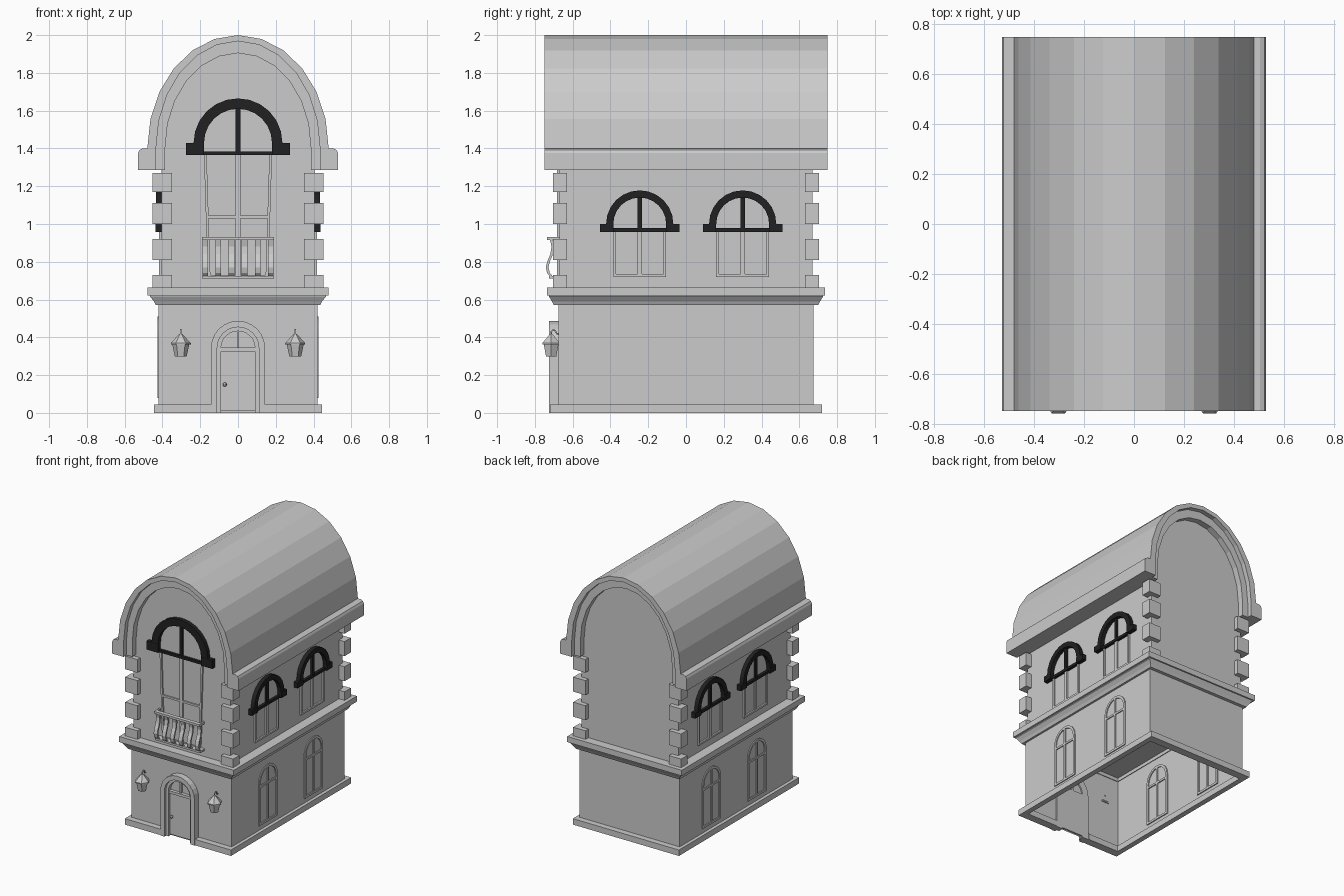
import bpy, bmesh, math
from mathutils import Vector

if "Cube" in bpy.data.objects:
    bpy.data.objects.remove(bpy.data.objects["Cube"])

dark = bpy.data.materials.new("dark_trim")
dark.diffuse_color = (0.015, 0.015, 0.015, 1)
dark.use_nodes = True
dark.node_tree.nodes["Principled BSDF"].inputs["Base Color"].default_value = dark.diffuse_color


def finish(name, bm, mat=None):
    bmesh.ops.recalc_face_normals(bm, faces=bm.faces)
    me = bpy.data.meshes.new(name)
    bm.to_mesh(me)
    bm.free()
    ob = bpy.data.objects.new(name, me)
    bpy.context.collection.objects.link(ob)
    if mat:
        me.materials.append(mat)
    return ob


def prism(name, pts, lo, hi, plane="front", mat=None):
    """Extrude a 2D outline: front = (x, z) along y, side = (y, z) along x."""
    bm = bmesh.new()
    put = (lambda u, v, w: (u, w, v)) if plane == "front" else (lambda u, v, w: (w, u, v))
    a = [bm.verts.new(put(u, v, lo)) for u, v in pts]
    b = [bm.verts.new(put(u, v, hi)) for u, v in pts]
    bm.faces.new(a)
    bm.faces.new(b[::-1])
    n = len(pts)
    for i in range(n):
        bm.faces.new((a[i], a[(i + 1) % n], b[(i + 1) % n], b[i]))
    return finish(name, bm, mat)


def rect(u0, u1, v0, v1):
    return [(u0, v0), (u1, v0), (u1, v1), (u0, v1)]


def box(name, x0, x1, y0, y1, z0, z1, mat=None):
    return prism(name, rect(x0, x1, z0, z1), y0, y1, "front", mat)


def arc(c, z, rx, rz, n=12):
    return [(c + rx * math.cos(math.pi * i / n), z + rz * math.sin(math.pi * i / n)) for i in range(n + 1)]


def arch(c, z, rx, rz, base, n=12):
    """Arch outline with straight legs down to base."""
    return [(c + rx, base)] + arc(c, z, rx, rz, n) + [(c - rx, base)]


def rings(name, levels, cap_top=True):
    """Rectangular stack of (half x, half y, z) levels, open at the bottom."""
    bm = bmesh.new()
    loops = [[bm.verts.new((sx * hx, sy * hy, z)) for sx, sy in ((-1, -1), (1, -1), (1, 1), (-1, 1))]
             for hx, hy, z in levels]
    for a, b in zip(loops, loops[1:]):
        for i in range(4):
            bm.faces.new((a[i], a[(i + 1) % 4], b[(i + 1) % 4], b[i]))
    if cap_top:
        bm.faces.new(loops[-1])
    return finish(name, bm)


def tube(name, pts, r):
    cu = bpy.data.curves.new(name, "CURVE")
    cu.dimensions = "3D"
    cu.bevel_depth = r
    cu.bevel_resolution = 1
    cu.use_fill_caps = True
    sp = cu.splines.new("POLY")
    sp.points.add(len(pts) - 1)
    for p, co in zip(sp.points, pts):
        p.co = (*co, 1)
    ob = bpy.data.objects.new(name, cu)
    bpy.context.collection.objects.link(ob)


# Ground floor shell and plinth with a gap for the door
rings("lower_walls", [(.42, .675, 0), (.42, .675, .6)])
for s, side in ((-1, "left"), (1, "right")):
    xs = sorted((s * .405, s * .445))
    box("plinth_" + side, *xs, -.72, .72, 0, .045)
    xs = sorted((s * .143, s * .405))
    box("plinth_front_" + side, *xs, -.72, -.66, 0, .045)
box("plinth_back", -.405, .405, .66, .72, 0, .045)

# Moulded cornice between the floors
rings("cornice", [(.415, .67, .57), (.435, .70, .57), (.445, .71, .59), (.465, .725, .615),
                  (.465, .725, .622), (.48, .737, .622), (.48, .737, .665)])

# Upper floor with arched gables
prism("upper_walls", arch(0, 1.4, .405, .525, .66), -.67, .67)

# Barrel roof, its inner moulding and the eaves
prism("roof_shell", arch(0, 1.4, .48, .6, 1.285) + arch(0, 1.4, .434, .568, 1.285)[::-1], -.75, .75)
prism("gable_moulding", arch(0, 1.4, .434, .568, 1.285) + arch(0, 1.4, .386, .505, 1.285)[::-1], -.715, .715)
for s in (-1, 1):
    prism("eave", [(s * x, z) for x, z in ((.44, 1.285), (.53, 1.285), (.53, 1.375), (.522, 1.392),
                                          (.505, 1.4), (.44, 1.4))], -.75, .75)

# Corner stones
for sx in (-1, 1):
    for sy in (-1, 1):
        for z0, z1 in ((.665, .73), (.81, .92), (1.0, 1.11), (1.17, 1.27)):
            box("corner_stone", *sorted((sx * .35, sx * .452)), *sorted((sy * .63, sy * .705)), z0, z1)


def upper_window(name, plane, s, face, c, z, ro, ri, ear, drop, bottom, narrow):
    def part(label, pts, d, mat=None):
        prism(name + label, pts, *sorted((s * (face - .005), s * (face + d))), plane, mat)
    # Arched hood with side ears
    part("_hood", arc(c, z, ro, ro) + arc(c, z, ri, ri)[::-1], .03, dark)
    for k in (-1, 1):
        part("_hood_end", rect(*sorted((c + k * ri, c + k * ear)), z - drop, z), .032, dark)
        # Slim jambs below the hood
        a, b = ri, narrow
        part("_jamb", [(c + k * a, z - drop), (c + k * b, bottom),
                       (c + k * (b - .014), bottom), (c + k * (a - .014), z - drop)], .012)
    part("_transom", rect(c - ri, c + ri, z - drop, z - drop + .02), .02, dark)
    part("_mullion", rect(c - .012, c + .012, z - drop, z + ri), .016, dark)
    part("_lower_mullion", rect(c - .012, c + .012, bottom, z - drop), .012)
    part("_sill", rect(c - narrow, c + narrow, bottom, bottom + .014), .012)


upper_window("front_window", "front", -1, .67, 0, 1.43, .235, .18, .275, .065, .715, .16)
box("front_window_crossbar", -.165, .165, -.68, -.665, 1.03, 1.045)
for s in (-1, 1):
    for y in (-.245, .30):
        upper_window("side_window", "side", s, .405, y, 1.0, .178, .14, .21, .042, .72, .14)
        # Ground floor arched window frame and bars
        x = sorted((s * .412, s * .427))
        prism("lower_window_frame", arch(y, .40, .11, .11, .08) + arch(y, .40, .092, .092, .08)[::-1], *x, "side")
        prism("lower_window_sill", rect(y - .11, y + .11, .08, .096), *x, "side")
        prism("lower_window_mullion", rect(y - .007, y + .007, .09, .50), *x, "side")
        prism("lower_window_bar", rect(y - .1, y + .1, .365, .38), *x, "side")

# Front door with stepped arched surround and fanlight
prism("door_surround", arch(0, .345, .143, .142, 0) + arch(0, .345, .11, .109, 0)[::-1], -.725, -.665)
prism("door_inner_frame", arch(0, .345, .11, .109, 0) + arch(0, .345, .09, .088, 0)[::-1], -.705, -.665)
box("door_leaf", -.09, .09, -.685, -.665, .01, .33)
box("door_transom", -.09, .09, -.70, -.665, .325, .345)
box("fanlight_mullion", -.006, .006, -.69, -.665, .345, .435)
bm = bmesh.new()
bmesh.ops.create_uvsphere(bm, u_segments=8, v_segments=6, radius=.011)
bmesh.ops.translate(bm, verts=bm.verts, vec=(-.07, -.695, .15))
finish("door_knob", bm)

# Balcony railing with bowed balusters
bow = [(-.722, .925), (-.712, .88), (-.718, .84), (-.735, .80), (-.742, .77), (-.735, .74), (-.715, .718)]
outline = bow + [(y + .014, z) for y, z in bow[::-1]]
for i in range(6):
    x = -.173 + i * .0692
    prism("baluster", outline, x - .015, x + .015, "side")
box("balcony_handrail", -.19, .19, -.735, -.705, .915, .932)
box("balcony_floor", -.19, .19, -.725, -.665, .712, .726)
for s in (-1, 1):
    box("balcony_return", *sorted((s * .178, s * .19)), -.72, -.665, .915, .932)

# Wall lanterns
for s in (-1, 1):
    c = Vector((s * .303, -.714, 0))
    bm = bmesh.new()
    prev = None
    for r, z in ((.031, .298), (.045, .362), (.053, .362), (.053, .37), (.02, .405), (.008, .418)):
        loop = [bm.verts.new(c + Vector((r * math.cos(i * math.pi / 3), r * math.sin(i * math.pi / 3), z)))
                for i in range(6)]
        if prev:
            for i in range(6):
                bm.faces.new((prev[i], prev[(i + 1) % 6], loop[(i + 1) % 6], loop[i]))
        else:
            bm.faces.new(loop)
        prev = loop
    bm.faces.new(prev)
    finish("lantern", bm)
    tube("lantern_arm", [(c.x, y, z) for y, z in ((-.714, .415), (-.714, .43), (-.705, .44), (-.692, .435),
                                                 (-.684, .42), (-.67, .415))], .005)
